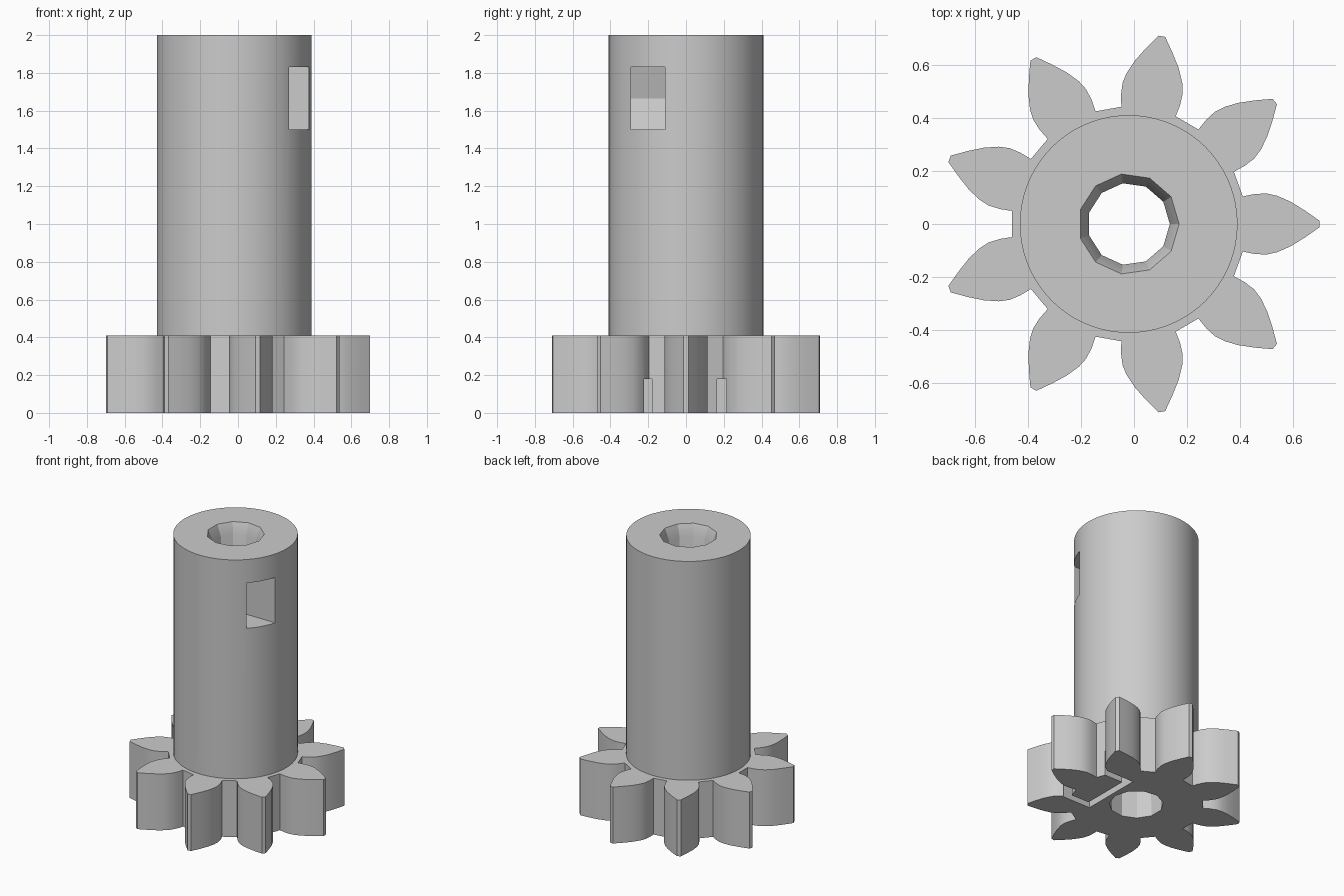
import bpy, bmesh
from math import sin, cos, pi, tau
from mathutils import Vector, Matrix

cube = bpy.data.objects.get("Cube")
if cube:
    bpy.data.objects.remove(cube)

CX = -0.02            # axis of the shaft
TEETH = 9
GEAR_H = 0.41

grey = bpy.data.materials.new("plain_grey")
grey.use_nodes = True
grey.diffuse_color = (0.6, 0.6, 0.6, 1)
grey.node_tree.nodes["Principled BSDF"].inputs["Base Color"].default_value = (0.6, 0.6, 0.6, 1)


def loft(name, rings):
    """Closed solid skinned through rings of equal point count."""
    bm = bmesh.new()
    loops = [[bm.verts.new(p) for p in ring] for ring in rings]
    n = len(loops[0])
    for a, b in zip(loops, loops[1:]):
        for i in range(n):
            j = (i + 1) % n
            bm.faces.new((a[i], a[j], b[j], b[i]))
    bm.faces.new(loops[0][::-1])
    bm.faces.new(loops[-1])
    bmesh.ops.recalc_face_normals(bm, faces=bm.faces)
    mesh = bpy.data.meshes.new(name)
    bm.to_mesh(mesh)
    bm.free()
    mesh.materials.append(grey)
    obj = bpy.data.objects.new(name, mesh)
    bpy.context.collection.objects.link(obj)
    return obj


def circle(r, z, sides):
    return [Vector((CX + r * cos(tau * i / sides), r * sin(tau * i / sides), z)) for i in range(sides)]


def box(name, x0, x1, y0, y1, z0, z1):
    ring = lambda z: [(x0, y0, z), (x1, y0, z), (x1, y1, z), (x0, y1, z)]
    return loft(name, [ring(z0), ring(z1)])


def combine(target, tool, operation):
    mod = target.modifiers.new(tool.name, "BOOLEAN")
    mod.operation, mod.object, mod.solver = operation, tool, "EXACT"
    bpy.context.view_layer.objects.active = target
    bpy.ops.object.modifier_apply(modifier=mod.name)
    bpy.data.objects.remove(tool)


# Gear: one leaf-shaped tooth flank, mirrored and repeated
flank = [(0.43, 0.104), (0.475, 0.113), (0.52, 0.115), (0.56, 0.106),
         (0.61, 0.084), (0.665, 0.05), (0.718, 0.013)]
tooth = [(x, -y) for x, y in flank] + flank[::-1]
outline = []
for k in range(TEETH):
    turn = Matrix.Rotation(tau * k / TEETH, 3, "Z")
    outline += [turn @ Vector((x, y, 0)) + Vector((CX, 0, 0)) for x, y in tooth]
pinion = loft("pinion_gear", [outline, [p + Vector((0, 0, GEAR_H)) for p in outline]])

# Shaft
combine(pinion, loft("shaft", [circle(0.41, 0.2, 72), circle(0.41, 2, 72)]), "UNION")

# Eleven-sided bore, flared at the top
bore = [(0.18, -0.1), (0.155, 1.92), (0.19, 2.0), (0.19, 2.1)]
combine(pinion, loft("bore_cutter", [circle(r, z, 11) for r, z in bore]), "DIFFERENCE")

# Side pocket with a wedge-shaped inner end
pocket = [(0.6, 1.5), (0.14, 1.5), (0.095, 1.665), (0.14, 1.83), (0.6, 1.83)]
combine(pinion, loft("pocket_cutter", [[(x, y, z) for x, z in pocket] for y in (-0.29, -0.11)]),
        "DIFFERENCE")

# U-shaped slot in the underside
slot = [(0.19, -0.23), (0.42, -0.23), (0.42, -0.18), (0.24, -0.18),
        (0.24, 0.165), (0.42, 0.165), (0.42, 0.215), (0.19, 0.215)]
combine(pinion, loft("slot_cutter", [[(x, y, z) for x, y in slot] for z in (-0.1, 0.18)]),
        "DIFFERENCE")

# Smooth the curved walls, keep the edges crisp
bpy.ops.object.select_all(action="DESELECT")
pinion.select_set(True)
bpy.context.view_layer.objects.active = pinion
bpy.ops.object.shade_smooth_by_angle(angle=pi / 7)
